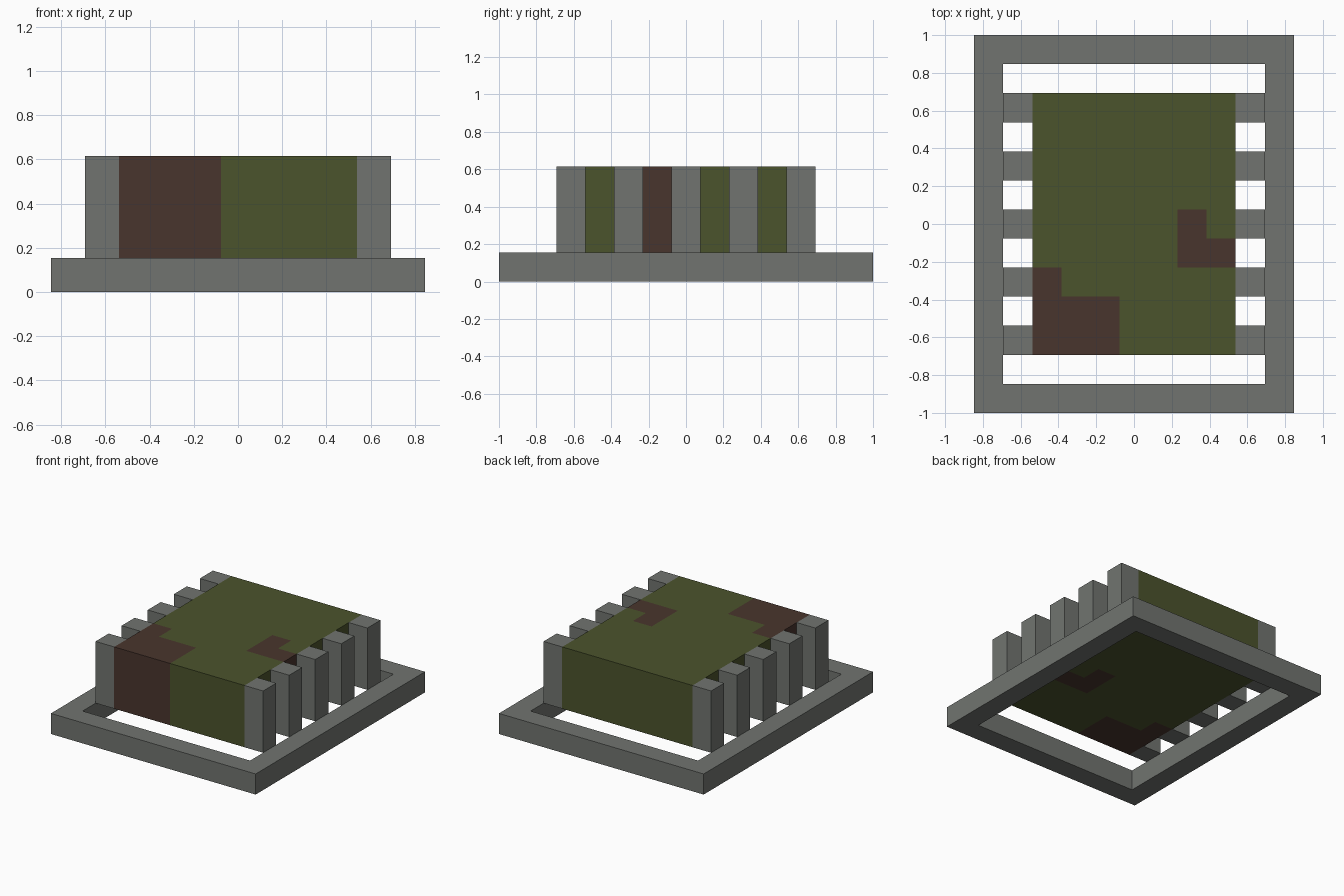
import bpy, bmesh, math
from mathutils import Vector

default = bpy.data.objects.get("Cube")
if default:
    bpy.data.objects.remove(default, do_unlink=True)

U = 2 / 13  # one block of the model's grid


def make_material(name, rgb):
    linear = [((c / 255 + 0.055) / 1.055) ** 2.4 for c in rgb] + [1]
    mat = bpy.data.materials.new(name)
    mat.use_nodes = True
    mat.diffuse_color = linear
    shader = mat.node_tree.nodes["Principled BSDF"]
    shader.inputs["Base Color"].default_value = linear
    shader.inputs["Roughness"].default_value = 0.9
    return mat


stone = make_material("stone grey", (113, 116, 112))
green = make_material("moss green", (75, 83, 44))
brown = make_material("earth brown", (73, 53, 45))


def add_object(name, bm, *materials):
    bmesh.ops.recalc_face_normals(bm, faces=bm.faces)
    mesh = bpy.data.meshes.new(name)
    bm.to_mesh(mesh)
    bm.free()
    for mat in materials:
        mesh.materials.append(mat)
    obj = bpy.data.objects.new(name, mesh)
    bpy.context.collection.objects.link(obj)
    return obj


def slab(columns, rows, bottom, height, cells=False):
    """Flat rectangle of columns x rows blocks, centred, one face or one per block."""
    bm = bmesh.new()
    bmesh.ops.create_grid(bm, size=0.5, x_segments=columns if cells else 1,
                          y_segments=rows if cells else 1)
    bmesh.ops.scale(bm, vec=(columns * U, rows * U, 1), verts=bm.verts)
    bmesh.ops.translate(bm, vec=(0, 0, bottom * U), verts=bm.verts)
    return bm


def thicken(bm, height):
    result = bmesh.ops.extrude_face_region(bm, geom=bm.faces[:], use_keep_orig=True)
    top = [v for v in result["geom"] if isinstance(v, bmesh.types.BMVert)]
    bmesh.ops.translate(bm, vec=(0, 0, height * U), verts=top)


# Open base frame
bm = slab(11, 13, 0, 1)
inner = bm.faces[:]
bmesh.ops.inset_region(bm, faces=inner, thickness=U, use_boundary=True, use_even_offset=True)
bmesh.ops.delete(bm, geom=inner, context="FACES")
thicken(bm, 1)
add_object("base_frame", bm, stone)

# Solid body: whole columns of blocks are green or brown
bm = slab(7, 9, 1, 3, cells=True)
thicken(bm, 3)
bmesh.ops.recalc_face_normals(bm, faces=bm.faces)
brown_cells = {(0, 0), (1, 0), (2, 0), (0, 1), (1, 1), (2, 1), (0, 2),
               (5, 3), (6, 3), (5, 4)}
for face in bm.faces:
    spot = (face.calc_center_median() - face.normal * 0.01) / U
    cell = (math.floor(spot.x + 3.5), math.floor(spot.y + 4.5))
    face.material_index = 1 if cell in brown_cells else 0
add_object("body", bm, green, brown)

# Five ribs along each side
for side, x in (("left", 4), ("right", -4)):
    for i in range(5):
        bm = bmesh.new()
        bmesh.ops.create_cube(bm, size=U)
        bmesh.ops.scale(bm, vec=(1, 1, 3), verts=bm.verts)
        bmesh.ops.translate(bm, vec=Vector((x, 2 * i - 4, 2.5)) * U, verts=bm.verts)
        add_object(f"{side}_rib_{i + 1}", bm, stone)
